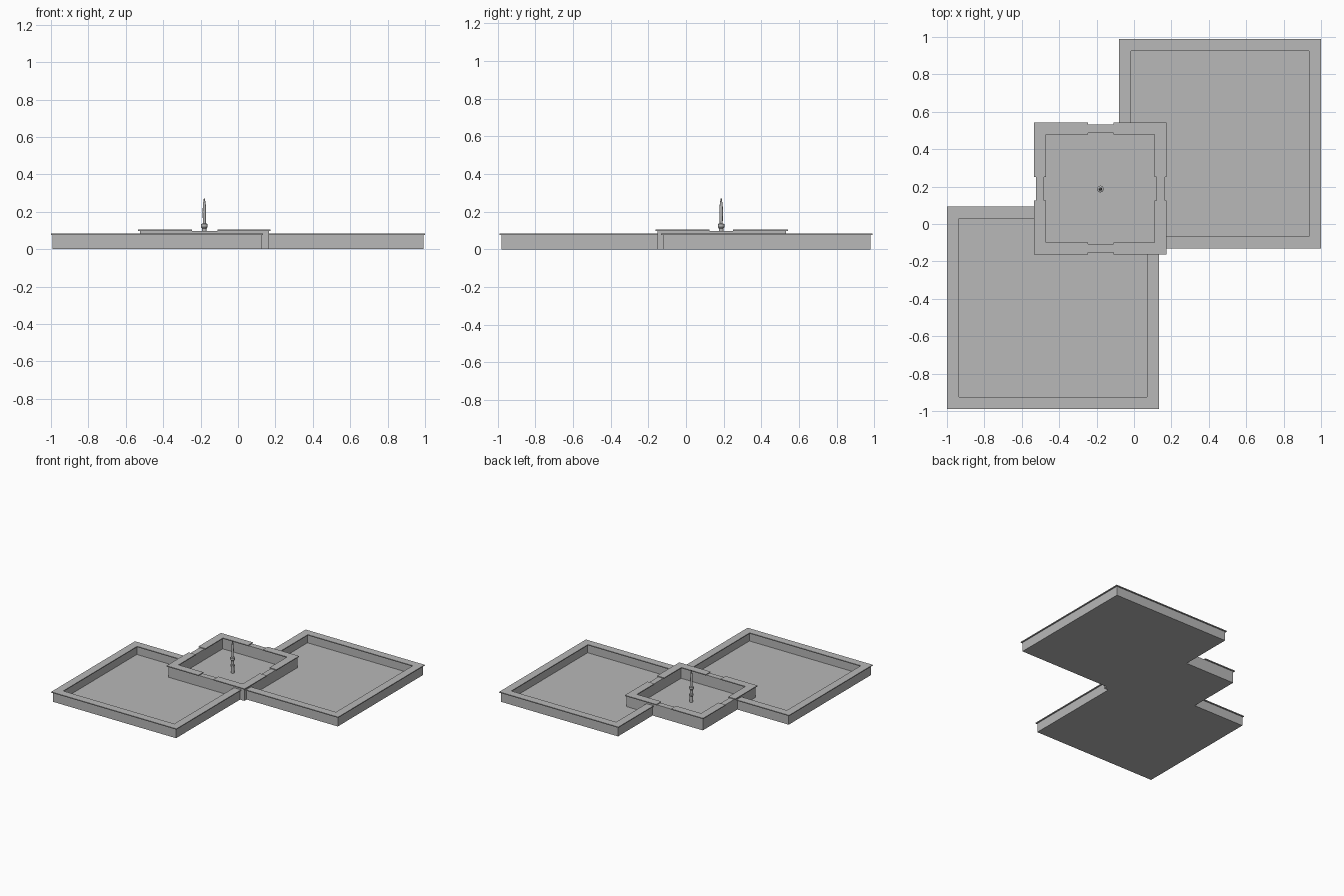
import bpy, bmesh, math
from mathutils import Vector

cube = bpy.data.objects.get("Cube")
if cube:
    bpy.data.objects.remove(cube, do_unlink=True)

stone = bpy.data.materials.new("grey_stone")
stone.use_nodes = True
GREY = (0.48, 0.48, 0.48, 1)
stone.diffuse_color = GREY
stone.node_tree.nodes["Principled BSDF"].inputs["Base Color"].default_value = GREY


def finish(bm, name):
    bmesh.ops.recalc_face_normals(bm, faces=bm.faces)
    mesh = bpy.data.meshes.new(name)
    bm.to_mesh(mesh)
    bm.free()
    mesh.materials.append(stone)
    obj = bpy.data.objects.new(name, mesh)
    bpy.context.collection.objects.link(obj)
    return obj


def sweep(name, path, width, z0, z1, closed=False):
    """Rectangular section swept along a flat path with mitred corners."""
    pts = [Vector(p) for p in path]
    n = len(pts)
    bm = bmesh.new()
    rings = []
    for i, p in enumerate(pts):
        normals = []
        for a, b in ((i - 1, i), (i, i + 1)):
            if closed or (a >= 0 and b < n):
                d = (pts[b % n] - pts[a % n]).normalized()
                normals.append(Vector((-d.y, d.x)))
        if len(normals) == 2:
            off = (normals[0] + normals[1]) / (1 + normals[0].dot(normals[1]))
        else:
            off = normals[0]
        off = off * width / 2
        rings.append([bm.verts.new((q.x, q.y, z)) for q, z in
                      ((p - off, z0), (p + off, z0), (p + off, z1), (p - off, z1))])
    for i in range(n if closed else n - 1):
        r, s = rings[i], rings[(i + 1) % n]
        for k in range(4):
            m = (k + 1) % 4
            bm.faces.new((r[k], r[m], s[m], s[k]))
    if not closed:
        bm.faces.new(rings[0])
        bm.faces.new(rings[-1])
    return finish(bm, name)


def slab(name, outline, z0, z1):
    bm = bmesh.new()
    face = bm.faces.new([bm.verts.new((x, y, z0)) for x, y in outline])
    ext = bmesh.ops.extrude_face_region(bm, geom=[face])
    verts = [g for g in ext["geom"] if isinstance(g, bmesh.types.BMVert)]
    bmesh.ops.translate(bm, verts=verts, vec=(0, 0, z1 - z0))
    if face.is_valid is False or len(bm.faces) == len(outline) + 1:
        bm.faces.new([v for v in bm.verts if v not in verts])
    return finish(bm, name)


def lathe(name, profile, centre, sides=16):
    bm = bmesh.new()
    rings = []
    for r, z in profile:
        rings.append([bm.verts.new((centre[0] + r * math.cos(2 * math.pi * k / sides),
                                    centre[1] + r * math.sin(2 * math.pi * k / sides), z))
                      for k in range(sides)])
    for a, b in zip(rings, rings[1:]):
        for k in range(sides):
            m = (k + 1) % sides
            bm.faces.new((a[k], a[m], b[m], b[k]))
    bm.faces.new(rings[0])
    bm.faces.new(rings[-1])
    return finish(bm, name)


WALL, CAP, FLOOR = 0.045, 0.064, 0.01
LOW, HIGH, CAP_T = 0.083, 0.105, 0.007

# Upper basin limits (wall centre lines)
L, R, F, B = -0.5025, 0.1425, -0.13, 0.51

# Two lower basins, each open where the upper basin stands
lower = {
    "back_basin": ([(-0.0475, B), (-0.0475, 0.958), (0.968, 0.958),
                    (0.968, -0.10), (R, -0.10)], (R, B)),
    "front_basin": ([(L, 0.0625), (-0.968, 0.0625), (-0.968, -0.958),
                     (0.1025, -0.958), (0.1025, F)], (L, F)),
}
for name, (path, corner) in lower.items():
    sweep(name + "_wall", path, WALL, 0, LOW - CAP_T, False)
    sweep(name + "_coping", path, CAP, LOW - CAP_T, LOW, False)
    slab(name + "_floor", path + [corner], 0, FLOOR)

# Upper basin
square = [(L, F), (R, F), (R, B), (L, B)]
sweep("upper_basin_wall", square, WALL, 0, HIGH - CAP_T, True)
slab("upper_basin_floor", square, 0, FLOOR)

# Coping in four corner pieces, leaving a spillway in each side
X0, X1, Y0, Y1 = -0.245, -0.11, 0.125, 0.25
for side, x, gx in (("left", R, X1), ("right", L, X0)):
    for end, y, gy in (("front", F, Y0), ("back", B, Y1)):
        sweep(f"upper_coping_{end}_{side}", [(gx, y), (x, y), (x, gy)],
              CAP, HIGH - CAP_T, HIGH)

# Fountain nozzle
nozzle = lathe("fountain_nozzle",
               [(0.013, 0.005), (0.013, 0.06), (0.017, 0.065), (0.017, 0.075),
                (0.012, 0.08), (0.012, 0.11), (0.018, 0.118), (0.018, 0.134),
                (0.008, 0.138), (0.009, 0.20), (0.008, 0.235), (0.003, 0.27)],
               (-0.18, 0.187))
bpy.ops.object.select_all(action="DESELECT")
nozzle.select_set(True)
bpy.context.view_layer.objects.active = nozzle
bpy.ops.object.shade_smooth_by_angle(angle=math.radians(35))
